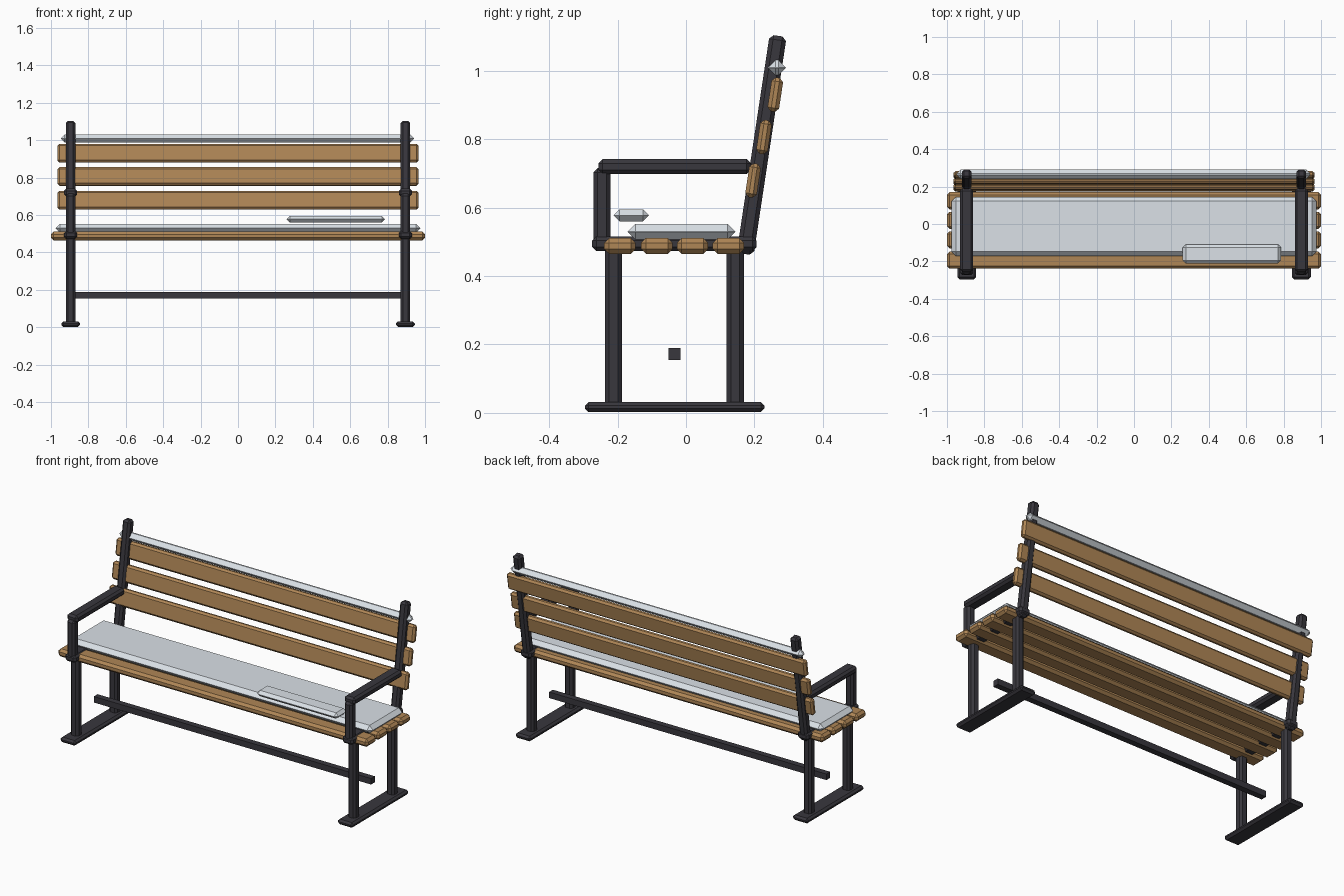
import bpy, bmesh, math
from mathutils import Matrix

if "Cube" in bpy.data.objects:
    bpy.data.objects.remove(bpy.data.objects["Cube"])


def material(name, rgb):
    m = bpy.data.materials.new(name)
    m.diffuse_color = (*rgb, 1)
    m.use_nodes = True
    m.node_tree.nodes["Principled BSDF"].inputs["Base Color"].default_value = m.diffuse_color
    return m


IRON = material("dark iron", (0.04, 0.038, 0.047))
WOOD = material("brown wood", (0.43, 0.24, 0.093))
SNOW = material("pale snow", (0.74, 0.79, 0.84))


def box(name, mat, center, size, bevel=0.0, tilt=0.0):
    """Chamfered box, tilted about the x axis."""
    bm = bmesh.new()
    bmesh.ops.create_cube(bm, size=1)
    bmesh.ops.scale(bm, vec=size, verts=bm.verts)
    if bevel:
        bmesh.ops.bevel(bm, geom=bm.edges[:], offset=bevel, segments=1,
                        affect='EDGES', clamp_overlap=True)
    bmesh.ops.rotate(bm, cent=(0, 0, 0), verts=bm.verts,
                     matrix=Matrix.Rotation(tilt, 3, 'X'))
    bmesh.ops.translate(bm, vec=center, verts=bm.verts)
    me = bpy.data.meshes.new(name)
    bm.to_mesh(me)
    bm.free()
    me.materials.append(mat)
    ob = bpy.data.objects.new(name, me)
    bpy.context.collection.objects.link(ob)
    return ob


LEAN = -math.radians(8.6)

# iron end frames
for side, x in (("left", -0.895), ("right", 0.895)):
    box(side + "_foot", IRON, (x, -0.033, 0.017), (0.10, 0.525, 0.03), 0.011)
    box(side + "_front_leg", IRON, (x, -0.212, 0.26), (0.05, 0.05, 0.48), 0.012)
    box(side + "_rear_leg", IRON, (x, 0.144, 0.26), (0.05, 0.05, 0.48), 0.012)
    box(side + "_seat_support", IRON, (x, -0.034, 0.494), (0.07, 0.48, 0.043), 0.012)
    box(side + "_arm_post", IRON, (x, -0.245, 0.595), (0.05, 0.05, 0.24), 0.012)
    box(side + "_armrest", IRON, (x, -0.033, 0.72), (0.07, 0.445, 0.043), 0.012)
    box(side + "_back_post", IRON, (x, 0.221, 0.783), (0.05, 0.05, 0.645), 0.012, LEAN)

# low stretcher bar
box("stretcher", IRON, (0, -0.034, 0.172), (1.79, 0.035, 0.035))

# seat slats
for i, y in enumerate((-0.193, -0.085, 0.019, 0.124)):
    box(f"seat_slat_{i + 1}", WOOD, (0, y, 0.488), (2.0, 0.092, 0.046), 0.014)

# backrest slats
for i, (y, z) in enumerate(((0.196, 0.679), (0.228, 0.806), (0.261, 0.930))):
    box(f"back_slat_{i + 1}", WOOD, (0, y, z), (1.93, 0.034, 0.10), 0.011, LEAN)

# snow lying on the seat, the top of the back and one loose patch
box("seat_snow", SNOW, (0, -0.013, 0.529), (1.95, 0.315, 0.046), 0.0225)
box("snow_patch", SNOW, (0.523, -0.16, 0.577), (0.525, 0.103, 0.034), 0.0165)
box("back_snow", SNOW, (-0.003, 0.266, 1.009), (1.89, 0.052, 0.044), 0.0215)
